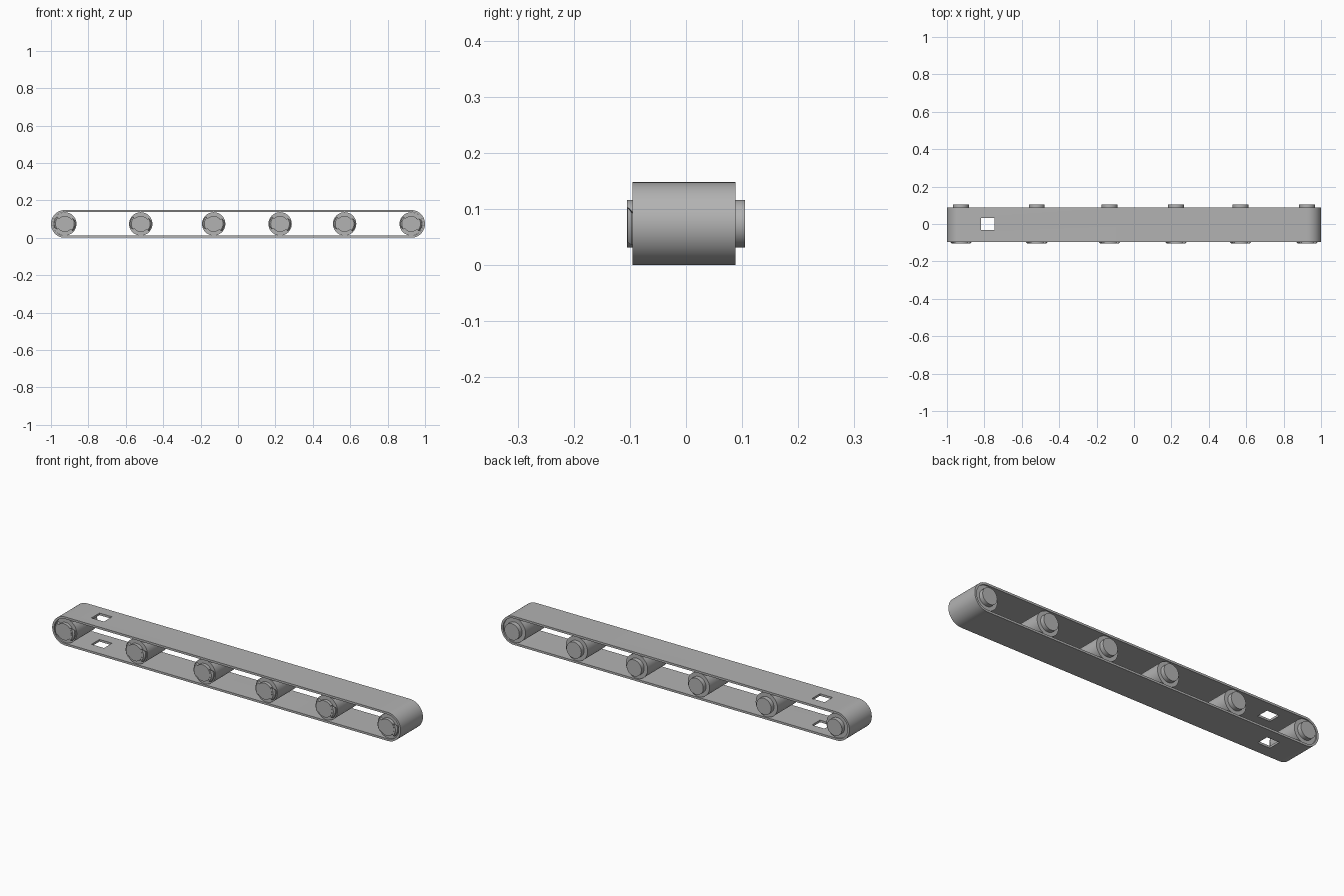
import bpy, bmesh, math
from mathutils import Matrix

if "Cube" in bpy.data.objects:
    bpy.data.objects.remove(bpy.data.objects["Cube"], do_unlink=True)

grey = bpy.data.materials.new("plain grey")
grey.use_nodes = True
COLOUR = (0.45, 0.45, 0.45, 1)
grey.diffuse_color = COLOUR
grey.node_tree.nodes["Principled BSDF"].inputs["Base Color"].default_value = COLOUR

CZ = 0.074                  # height of the roller axis
END_X = 0.926               # centre of the end rollers
BELT_R, BELT_T = 0.074, 0.011
Y0, Y1 = -0.095, 0.088      # belt edges
ROLLERS = [-END_X, -0.52, -0.13, 0.225, 0.57, END_X]


def finish(name, bm):
    bmesh.ops.recalc_face_normals(bm, faces=bm.faces)
    mesh = bpy.data.meshes.new(name)
    bm.to_mesh(mesh)
    bm.free()
    mesh.materials.append(grey)
    ob = bpy.data.objects.new(name, mesh)
    bpy.context.collection.objects.link(ob)
    return ob


def smooth(ob):
    bpy.ops.object.select_all(action='DESELECT')
    ob.select_set(True)
    bpy.context.view_layer.objects.active = ob
    bpy.ops.object.shade_smooth_by_angle(angle=math.radians(30))


def add_cylinder(bm, x, r, y0, y1):
    m = Matrix.Translation((x, (y0 + y1) / 2, CZ)) @ Matrix.Rotation(math.pi / 2, 4, 'X')
    bmesh.ops.create_cone(bm, cap_ends=True, segments=48, radius1=r, radius2=r,
                          depth=y1 - y0, matrix=m)


def stadium(r, n=24):
    """Outline of the belt: two half circles joined by straight runs."""
    pts = []
    for side, start in ((1, -90), (-1, 90)):
        for i in range(n + 1):
            a = math.radians(start + 180 * i / n)
            pts.append((side * END_X + r * math.cos(a), CZ + r * math.sin(a)))
    return pts


# Belt: a closed band with thickness
bm = bmesh.new()
rings = []
for r, y in ((BELT_R, Y0), (BELT_R, Y1), (BELT_R - BELT_T, Y1), (BELT_R - BELT_T, Y0)):
    rings.append([bm.verts.new((x, y, z)) for x, z in stadium(r)])
count = len(rings[0])
for k in range(4):
    a, b = rings[k], rings[(k + 1) % 4]
    for i in range(count):
        j = (i + 1) % count
        bm.faces.new((a[i], a[j], b[j], b[i]))
belt = finish("belt", bm)

# Square window through both runs of the belt
bm = bmesh.new()
bmesh.ops.create_cube(bm, size=1, matrix=Matrix.Translation((-0.782, 0, CZ))
                      @ Matrix.Diagonal((0.072, 0.066, 0.3, 1)))
cutter = finish("belt_window_cutter", bm)
cutter.hide_render = True
cut = belt.modifiers.new("window", 'BOOLEAN')
cut.operation = 'DIFFERENCE'
cut.solver = 'EXACT'
cut.object = cutter
bpy.context.view_layer.objects.active = belt
bpy.ops.object.modifier_apply(modifier=cut.name)
bpy.data.objects.remove(cutter, do_unlink=True)
smooth(belt)


def add_lug(bm, x, turn):
    """Curved lug beside the front axle, bevelled, with one slanted end."""
    n, previous = 12, None
    for i in range(n + 1):
        section = []
        for r, y, end in ((0.040, -0.104, 36), (0.050, -0.104, 36),
                          (0.057, -0.097, 20), (0.057, -0.085, 12), (0.040, -0.085, 12)):
            a = math.radians(turn - 42 + (end + 42) * i / n)
            section.append(bm.verts.new((x + r * math.cos(a), y, CZ + r * math.sin(a))))
        if previous:
            for k in range(5):
                j = (k + 1) % 5
                bm.faces.new((previous[k], previous[j], section[j], section[k]))
        if i in (0, n):
            bm.faces.new(section)
        previous = section


# Rollers with axles and front lugs
for number, x in enumerate(ROLLERS, 1):
    bm = bmesh.new()
    add_cylinder(bm, x, BELT_R - BELT_T - 0.0005, -0.088, 0.082)
    smooth(finish(f"roller_{number}", bm))
    bm = bmesh.new()
    add_cylinder(bm, x, 0.0425, -0.105, 0.105)
    smooth(finish(f"axle_{number}", bm))
    bm = bmesh.new()
    for turn in (0, 180):
        add_lug(bm, x, turn)
    smooth(finish(f"axle_lugs_{number}", bm))
